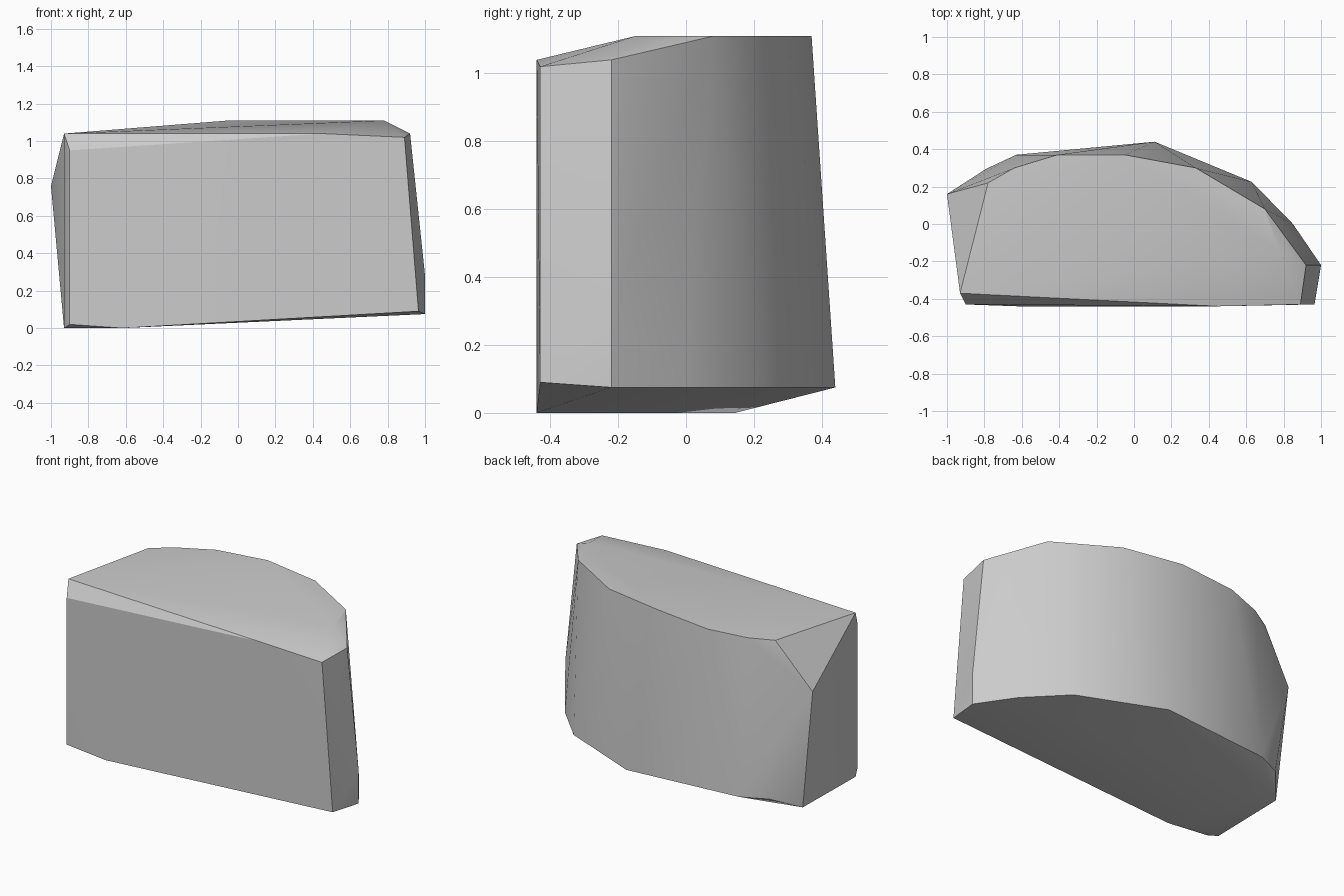
import bpy
import bmesh
import math

cube = bpy.data.objects.get("Cube")
if cube:
    bpy.data.objects.remove(cube, do_unlink=True)

# Stone colour
stone = bpy.data.materials.new("grey_stone")
stone.use_nodes = True
grey = (0.6, 0.6, 0.6, 1)
stone.diffuse_color = grey
stone.node_tree.nodes["Principled BSDF"].inputs["Base Color"].default_value = grey

# Curved back: lower rim at one height, as (x, y)
BASE_Z = 0.075
lower_rim = [(-0.79, 0.295), (-0.63, 0.37), (0.11, 0.44), (0.63, 0.225),
             (0.85, 0.0), (1.0, -0.22)]

# Flat crown at the top, as (x, y)
TOP_Z = 1.11
crown = [(-0.05, 0.37), (0.33, 0.3), (0.7, 0.08), (0.78, -0.15)]

# Chipped corners around the crown, front and underside
chips = [(-0.41, 0.37, 1.08), (-0.64, 0.3, 1.06), (-0.78, 0.22, 1.05),
         (-0.93, -0.37, 1.04), (-1.0, 0.16, 0.76), (-0.9, -0.43, 0.95),
         (0.45, -0.44, 1.04), (0.89, -0.43, 1.02), (0.92, -0.22, 1.04),
         (1.0, -0.22, 0.28), (0.965, -0.43, 0.09), (-0.62, -0.44, 0),
         (-0.9, -0.43, 0.02), (-0.93, -0.37, 0), (-0.92, 0.145, 0)]

points = [(x, y, BASE_Z) for x, y in lower_rim]
points += [(x, y, TOP_Z) for x, y in crown] + chips

# Wrap the corners in a convex block and merge its flat faces
bm = bmesh.new()
for p in points:
    bm.verts.new(p)
hull = bmesh.ops.convex_hull(bm, input=bm.verts)
spare = [v for v in bm.verts if not v.link_faces]
bmesh.ops.delete(bm, geom=spare, context="VERTS")
bmesh.ops.dissolve_limit(bm, angle_limit=math.radians(0.5),
                         verts=bm.verts, edges=bm.edges)
bmesh.ops.recalc_face_normals(bm, faces=bm.faces)
mesh = bpy.data.meshes.new("stone_block")
bm.to_mesh(mesh)
bm.free()
mesh.materials.append(stone)

block = bpy.data.objects.new("stone_block", mesh)
bpy.context.collection.objects.link(block)
bpy.ops.object.select_all(action="DESELECT")
block.select_set(True)
bpy.context.view_layer.objects.active = block
bpy.ops.object.shade_smooth_by_angle(angle=math.radians(30))
